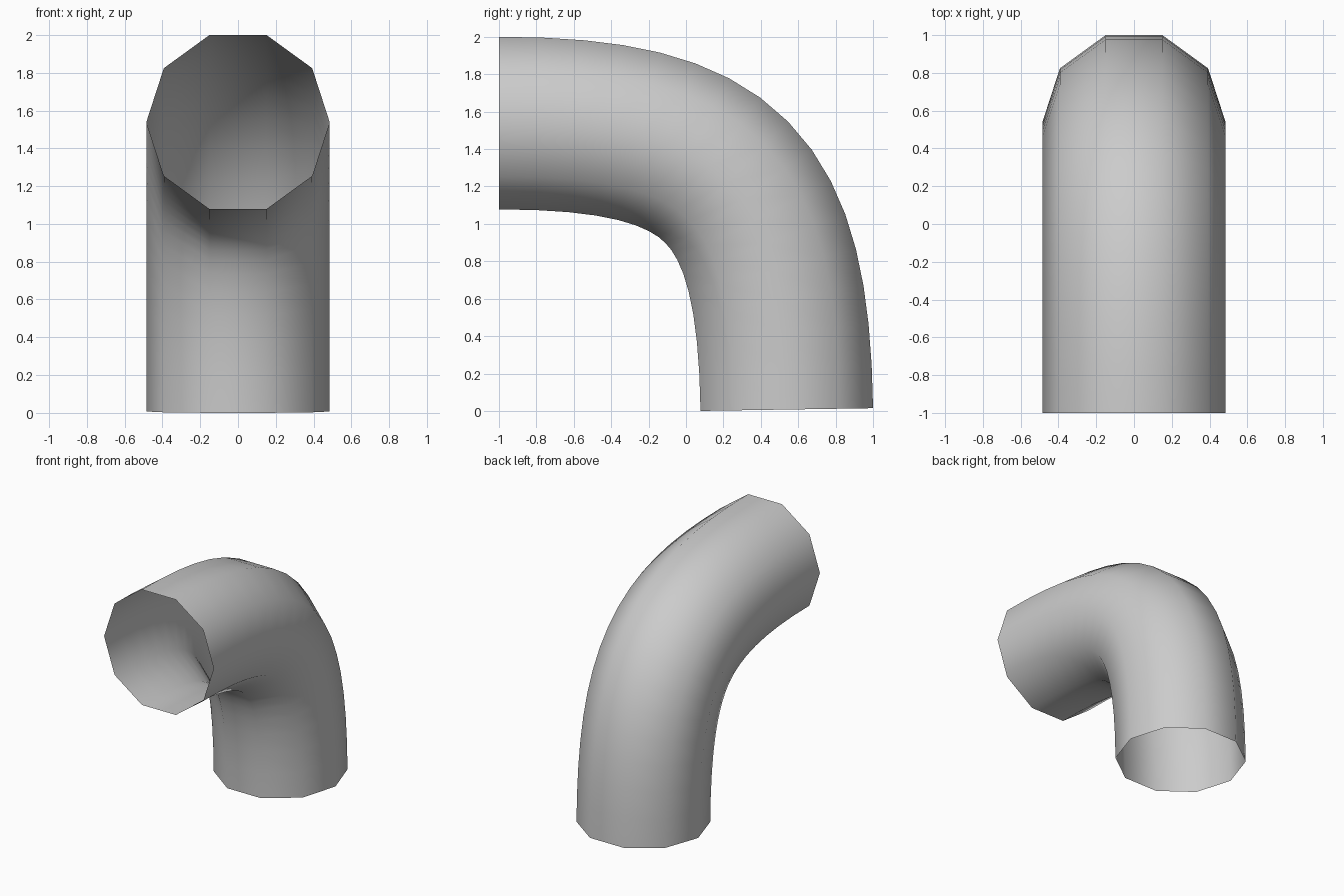
import bpy, bmesh, math
from mathutils import Vector

if "Cube" in bpy.data.objects:
    bpy.data.objects.remove(bpy.data.objects["Cube"])

SIDES, STEPS, RADIUS = 10, 16, 0.485

# Bend path in the YZ plane: cubic curve from the front opening to the foot
P0 = Vector((0, -1.0, 1.539))
P1 = Vector((0, 0.215, 1.539))
P2 = Vector((0, 0.52, 1.205))
P3 = Vector((0, 0.539, 0.0075))


def path(t):
    s = 1 - t
    pos = P0 * s**3 + P1 * (3 * s * s * t) + P2 * (3 * s * t * t) + P3 * t**3
    tan = (P1 - P0) * (s * s) + (P2 - P1) * (2 * s * t) + (P3 - P2) * (t * t)
    return pos, tan.normalized()


# Sweep a ten-sided ring along the path, leaving both ends open
bm = bmesh.new()
rings = []
for k in range(STEPS + 1):
    pos, tan = path(k / STEPS)
    side, out = Vector((1, 0, 0)), Vector((0, -tan.z, tan.y))
    ring = []
    for i in range(SIDES):
        a = 2 * math.pi * i / SIDES
        ring.append(bm.verts.new(pos + (side * math.cos(a) + out * math.sin(a)) * RADIUS))
    rings.append(ring)

for a, b in zip(rings, rings[1:]):
    for i in range(SIDES):
        j = (i + 1) % SIDES
        bm.faces.new((a[i], b[i], b[j], a[j])).smooth = True

mesh = bpy.data.meshes.new("pipe_elbow")
bm.to_mesh(mesh)
bm.free()
pipe = bpy.data.objects.new("pipe_elbow", mesh)
bpy.context.collection.objects.link(pipe)
